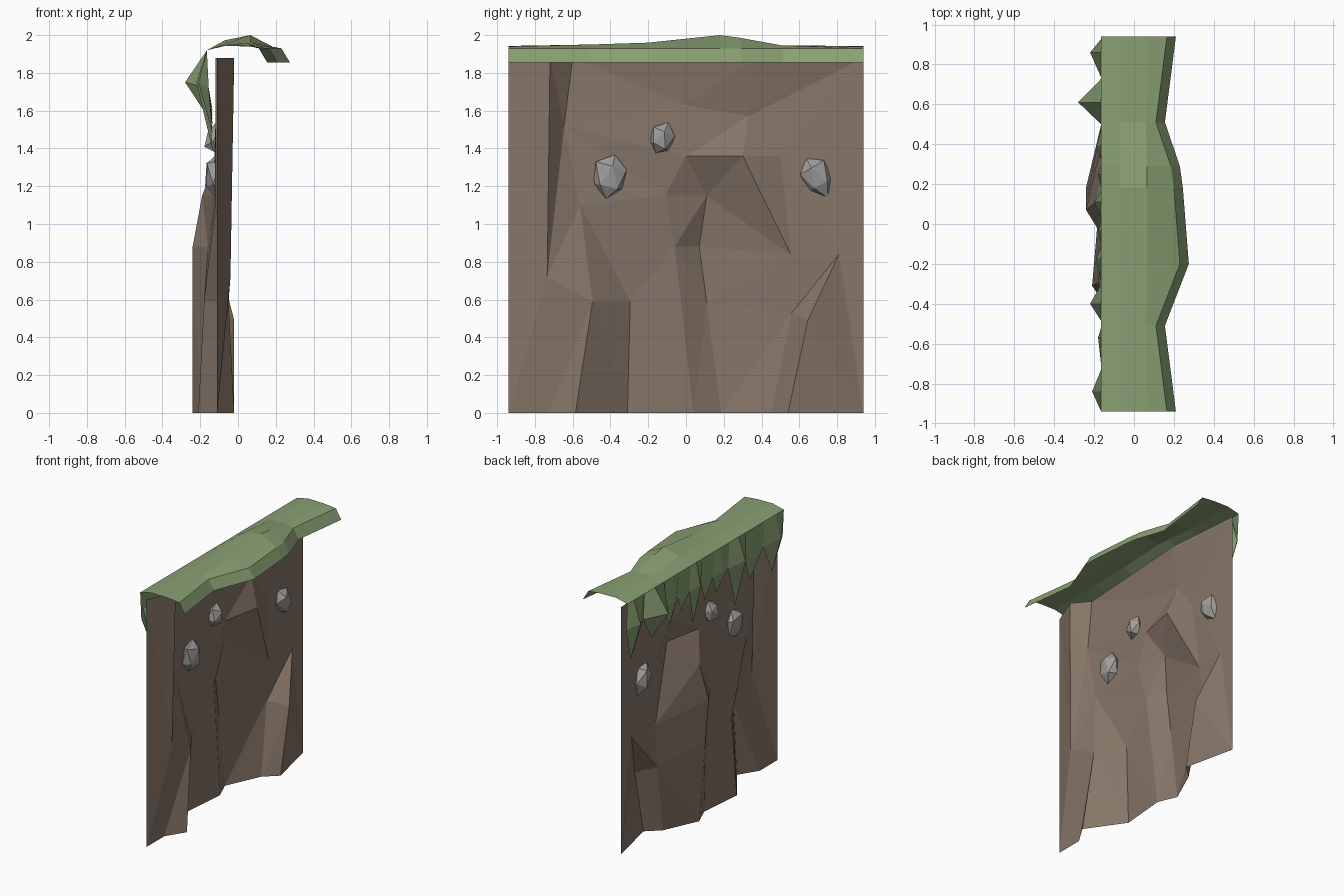
import bpy, bmesh, math, random
from mathutils import Vector
from mathutils.geometry import delaunay_2d_cdt

if "Cube" in bpy.data.objects:
    bpy.data.objects.remove(bpy.data.objects["Cube"])

random.seed(4)


def material(name, rgb):
    m = bpy.data.materials.new(name)
    m.diffuse_color = (*rgb, 1)
    m.use_nodes = True
    m.node_tree.nodes["Principled BSDF"].inputs["Base Color"].default_value = m.diffuse_color
    return m


EARTH = material("earth", (0.24, 0.18, 0.14))
GRASS = material("grass", (0.25, 0.35, 0.17))
STONE = material("stone", (0.35, 0.34, 0.33))


def make(name, verts, faces, mat):
    me = bpy.data.meshes.new(name)
    me.from_pydata(verts, [], faces)
    me.materials.append(mat)
    ob = bpy.data.objects.new(name, me)
    bpy.context.collection.objects.link(ob)
    return ob


# Cliff wall: a creased sheet, drawn as crease lines of (y, z, x) and triangulated
TOP = 1.88
fork = (-.56, 1.1, -.12)
low = (-.735, .72, -.04)
peak = (0, 1.36, -.11)
shoulder = (.5, 1.36, -.11)
brow = (.33, 1.57, -.12)
bulge = (.555, .84, -.13)
creases = [
    [(-.94, 0, -.11), (-.94, TOP, -.11)],
    [(-.73, 0, -.11), low, (-.72, TOP, -.02)],
    [low, fork, (-.645, 1.52, -.12), (-.6, TOP, -.12)],
    [(-.585, 0, -.02), (-.495, .59, -.05), fork],
    [(-.31, 0, -.21), (-.295, .59, -.18), fork],
    [(.04, 0, -.18), (-.06, .88, -.16), (-.11, 1.15, -.13), peak],
    [(.185, 0, -.24), (.11, .58, -.24), (.07, .88, -.24), (.11, 1.15, -.19), peak],
    [(.45, 0, -.12), (.56, .53, -.15), bulge, shoulder, brow, (.36, TOP, -.06)],
    [(.54, 0, -.02), (.645, .49, -.02), (.81, .84, -.11), (.94, .93, -.11)],
    [peak, (.3, 1.36, -.05), shoulder],
    [peak, (0, 1.63, -.12), brow],
    [(.94, 0, -.11), (.94, .93, -.11), (.94, TOP, -.11)],
    [bulge, (.81, .84, -.11)],
]
index, edges = {}, []
for line in creases:
    ids = [index.setdefault(p, len(index)) for p in line]
    edges += list(zip(ids, ids[1:]))
pts = list(index)
v2, _, tris, orig, _, _ = delaunay_2d_cdt([Vector(p[:2]) for p in pts], edges, [], 0, 1e-5)
wall_verts = [(pts[o[0]][2] if o else -.11, v.x, v.y) for v, o in zip(v2, orig)]
make("cliff_wall", wall_verts, [tuple(reversed(t)) for t in tris], EARTH)

# Grass cap: stations along y of (y, crest height, lip x), ending in a sloping lip
stations = [(-.94, 1.94, .165), (-.51, 1.95, .11), (-.2, 1.96, .23), (.18, 2.0, .2),
            (.29, 1.985, .185), (.51, 1.945, .11), (.94, 1.94, .165)]
verts, faces = [], []
for y, crest, lip in stations:
    verts += [(-.165, y, 1.92), (-.07, y, (1.945 + crest) / 2), (min(.065, lip - .05), y, crest),
              (lip, y, 1.93), (lip + .045, y, 1.855)]
for i in range(len(stations) - 1):
    for j in range(4):
        a = i * 5 + j
        faces.append((a, a + 1, a + 6, a + 5))
make("grass_cap", verts, faces, GRASS)

# Hanging grass: ridged pointed tufts of (y, tip height, ridge x)
tufts = [(-.84, 1.48, -.21), (-.57, 1.52, -.18), (-.4, 1.39, -.22), (-.17, 1.58, -.19),
         (-.03, 1.57, -.18), (.11, 1.45, -.2), (.25, 1.6, -.18), (.39, 1.55, -.19),
         (.61, 1.53, -.28), (.86, 1.46, -.22)]
ys = [t[0] for t in tufts]
bounds = [-.94] + [(a + b) / 2 for a, b in zip(ys, ys[1:])] + [.94]
verts, faces = [], []
for (y, tip, ridge), y0, y1 in zip(tufts, bounds, bounds[1:]):
    n = len(verts)
    verts += [(-.165, y0, 1.92), (-.165, y, 1.92), (-.165, y1, 1.92),
              (-.155, y0, 1.72), (ridge, y, 1.75), (-.155, y1, 1.72), (-.135, y, tip)]
    faces += [tuple(n + k for k in f) for f in
              ((0, 1, 4, 3), (1, 2, 5, 4), (3, 4, 6), (4, 5, 6))]
make("hanging_grass", verts, faces, GRASS)

# Stones poking through the wall
for k, (y, z, sy, sz, tilt) in enumerate([(-.4, 1.25, .1, .13, -.2), (-.13, 1.45, .07, .09, -.4),
                                          (.69, 1.25, .085, .12, .5)]):
    bm = bmesh.new()
    bmesh.ops.create_icosphere(bm, subdivisions=1, radius=1)
    for v in bm.verts:
        v.co *= random.uniform(.85, 1.1)
    me = bpy.data.meshes.new("stone")
    bm.to_mesh(me)
    bm.free()
    me.materials.append(STONE)
    ob = bpy.data.objects.new(f"stone_{k + 1}", me)
    bpy.context.collection.objects.link(ob)
    ob.location = (-.115, y, z)
    ob.scale = (.065, sy, sz)
    ob.rotation_euler = (tilt, 0, 0)
